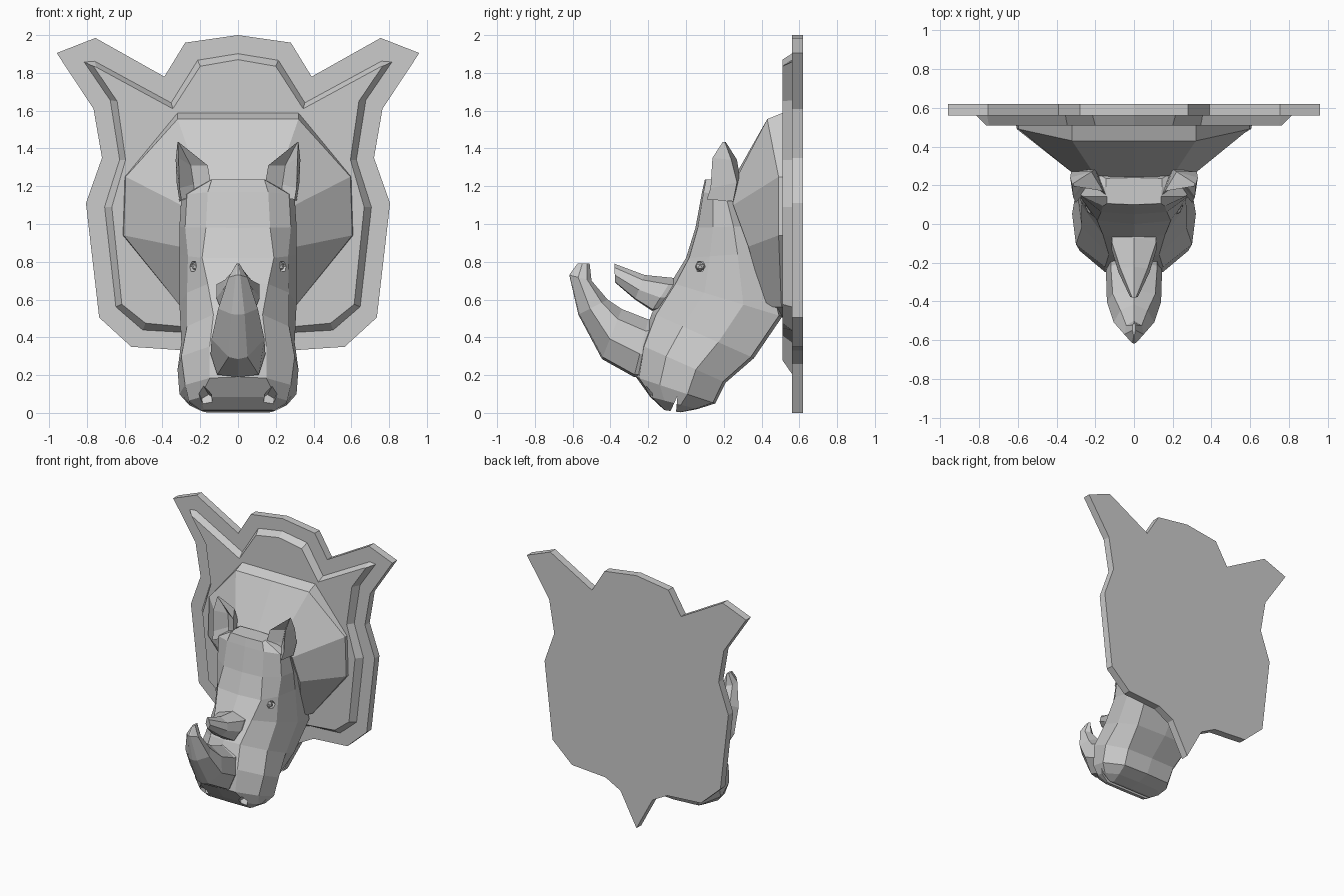
import bpy, bmesh
from mathutils import Vector


def loft(name, rings):
    """Skin a list of equal-length closed rings and cap both ends."""
    bm = bmesh.new()
    vs = [[bm.verts.new(p) for p in r] for r in rings]
    n = len(rings[0])
    for a, b in zip(vs, vs[1:]):
        for i in range(n):
            j = (i + 1) % n
            bm.faces.new((a[i], a[j], b[j], b[i]))
    bm.faces.new(vs[0])
    bm.faces.new(vs[-1])
    bmesh.ops.remove_doubles(bm, verts=bm.verts, dist=0.0005)
    bmesh.ops.recalc_face_normals(bm, faces=bm.faces)
    me = bpy.data.meshes.new(name)
    bm.to_mesh(me)
    bm.free()
    ob = bpy.data.objects.new(name, me)
    bpy.context.collection.objects.link(ob)
    return ob


def sym(half):
    """Full ring from a half ring that starts and ends on x = 0."""
    return half + [(-x, y, z) for x, y, z in half[-2:0:-1]]


def outline(half, y):
    return sym([(x, y, z) for x, z in half])


def section(ty, tz, by, bz, *widths, ts):
    """Ring in the plane spanned by x and the line front point -> back point."""
    a, b = Vector((0, ty, tz)), Vector((0, by, bz))
    half = [a] + [a.lerp(b, t) + Vector((w, 0, 0)) for t, w in zip(ts, widths)] + [b]
    return sym([tuple(p) for p in half])


def mirror(ob):
    m = ob.modifiers.new("mirror", 'MIRROR')
    m.use_axis[0] = True


# Wall plaque: flat back plate
plate = [(0, 2.0), (.28, 1.96), (.39, 1.78), (.755, 1.985), (.96, 1.905), (.765, 1.61),
         (.72, 1.35), (.805, 1.11), (.735, .505), (.565, .35), (.27, .33), (.14, .26), (0, 0)]
loft("back_plate", [outline(plate, .62), outline(plate, .56)])

# Raised panel with sloped edge
outer = [(0, 1.905), (.215, 1.87), (.355, 1.645), (.76, 1.865), (.82, 1.86), (.68, 1.655),
         (.63, 1.34), (.71, 1.09), (.65, .56), (.505, .435), (.24, .42), (.1, .37), (0, .2)]
inner = [(0, 1.87), (.2, 1.835), (.345, 1.61), (.75, 1.83), (.765, 1.835), (.64, 1.65),
         (.595, 1.34), (.668, 1.09), (.615, .575), (.49, .475), (.22, .45), (.08, .41), (0, .28)]
loft("raised_panel", [outline(outer, .565), outline(inner, .51)])

# Flared neck
neck_base = outline([(0, 1.59), (.32, 1.59), (.6, 1.25), (.61, .94), (.3, .56), (0, .5)], .515)
neck_mid = sym([(0, .43, 1.555), (.32, .43, 1.555), (.595, .49, 1.25), (.605, .49, .94),
                (.3, .505, .56), (0, .505, .51)])
neck_head = sym([(0, .24, 1.22), (.2, .25, 1.21), (.3, .25, 1.1), (.31, .33, .88),
                 (.27, .42, .56), (0, .42, .53)])
loft("neck", [neck_base, neck_mid, neck_head])

# Head: sections from crown to lips (front point, back point, four half widths)
ts = (.04, .3, .65, .97)
head_rows = [
    (.10, 1.235, .24, 1.235, .14, .14, .145, .145),
    (.085, 1.17, .28, 1.13, .16, .27, .30, .22),
    (.05, .98, .36, .99, .17, .28, .31, .26),
    (.00, .82, .42, .85, .19, .265, .31, .28),
    (-.08, .69, .51, .51, .16, .27, .31, .28),
    (-.18, .53, .36, .29, .13, .27, .30, .25),
    (-.24, .36, .21, .16, .15, .30, .32, .22),
    (-.265, .19, .155, .05, .15, .28, .31, .21),
    (-.19, .085, .06, .02, .20, .26, .26, .19),
    (-.115, .015, -.03, .003, .18, .19, .19, .17),
]
head = loft("head", [section(*r, ts=ts) for r in head_rows])


# Cut eye sockets, nostrils and mouth crease
def cutter(name, verts, at, r, scale):
    bpy.ops.mesh.primitive_cylinder_add(vertices=verts, radius=r, depth=.12, location=at)
    ob = bpy.context.object
    ob.name = name
    ob.scale = scale
    return ob


cutters = []
for s in (-1, 1):
    eye = cutter("eye_socket_cutter", 6, (s * .255, .065, .775), .032, (1, 1, .9))
    eye.rotation_euler = (0, 1.57, s * -.5)
    nostril = cutter("nostril_cutter", 5, (s * .175, -.19, .09), .036, (1, 1, .9))
    nostril.rotation_euler = (1.1, 0, s * .3)
    cutters += [eye, nostril]
cutters.append(loft("mouth_cutter", [
    [(x, -.095, -.02), (x, -.055, -.02), (x, -.045, .09)] for x in (-.5, .5)]))
for c in cutters:
    m = head.modifiers.new("cut", 'BOOLEAN')
    m.operation = 'DIFFERENCE'
    m.object = c
    m.solver = 'EXACT'
bpy.context.view_layer.update()
cut = bpy.data.meshes.new_from_object(head.evaluated_get(bpy.context.evaluated_depsgraph_get()))
head.modifiers.clear()
head.data = cut
for c in cutters:
    bpy.data.objects.remove(c)

# Eyeballs
bpy.ops.mesh.primitive_ico_sphere_add(subdivisions=1, radius=.026, location=(.222, .075, .775))
eyeball = bpy.context.object
eyeball.name = "eyes"
eyeball.data.transform(eyeball.matrix_world)
eyeball.matrix_world.identity()
mirror(eyeball)

# Horns: curved, tapering, faceted sections
hts = (.04, .4, .8)
loft("front_horn", [section(*r, ts=hts) for r in (
    (-.24, .19, -.15, .50, .10, .135, .12),
    (-.275, .19, -.20, .495, .11, .145, .12),
    (-.445, .285, -.34, .55, .05, .14, .11),
    (-.57, .52, -.415, .60, .035, .105, .07),
    (-.618, .73, -.50, .70, .012, .05, .04),
    (-.575, .79, -.51, .79, .003, .008, .008))])
loft("rear_horn", [section(*r, ts=hts) for r in (
    (-.14, .55, -.02, .71, .08, .11, .11),
    (-.18, .54, -.07, .715, .09, .115, .115),
    (-.27, .60, -.22, .73, .04, .08, .07),
    (-.375, .69, -.38, .79, .004, .02, .01))])

# Ears: leaf shape with a hollow front
ear = loft("ears", [
    [(.14, .14, 1.17), (.225, .20, 1.14), (.30, .11, 1.13), (.31, .25, 1.12), (.19, .27, 1.18)],
    [(.145, .15, 1.22), (.235, .22, 1.21), (.31, .13, 1.19), (.325, .27, 1.22), (.20, .285, 1.25)],
    [(.16, .17, 1.31), (.25, .23, 1.31), (.315, .14, 1.35), (.33, .24, 1.34), (.22, .27, 1.34)],
    [(.31, .195, 1.43), (.313, .205, 1.43), (.318, .195, 1.435), (.32, .205, 1.435), (.314, .21, 1.435)]])
mirror(ear)
